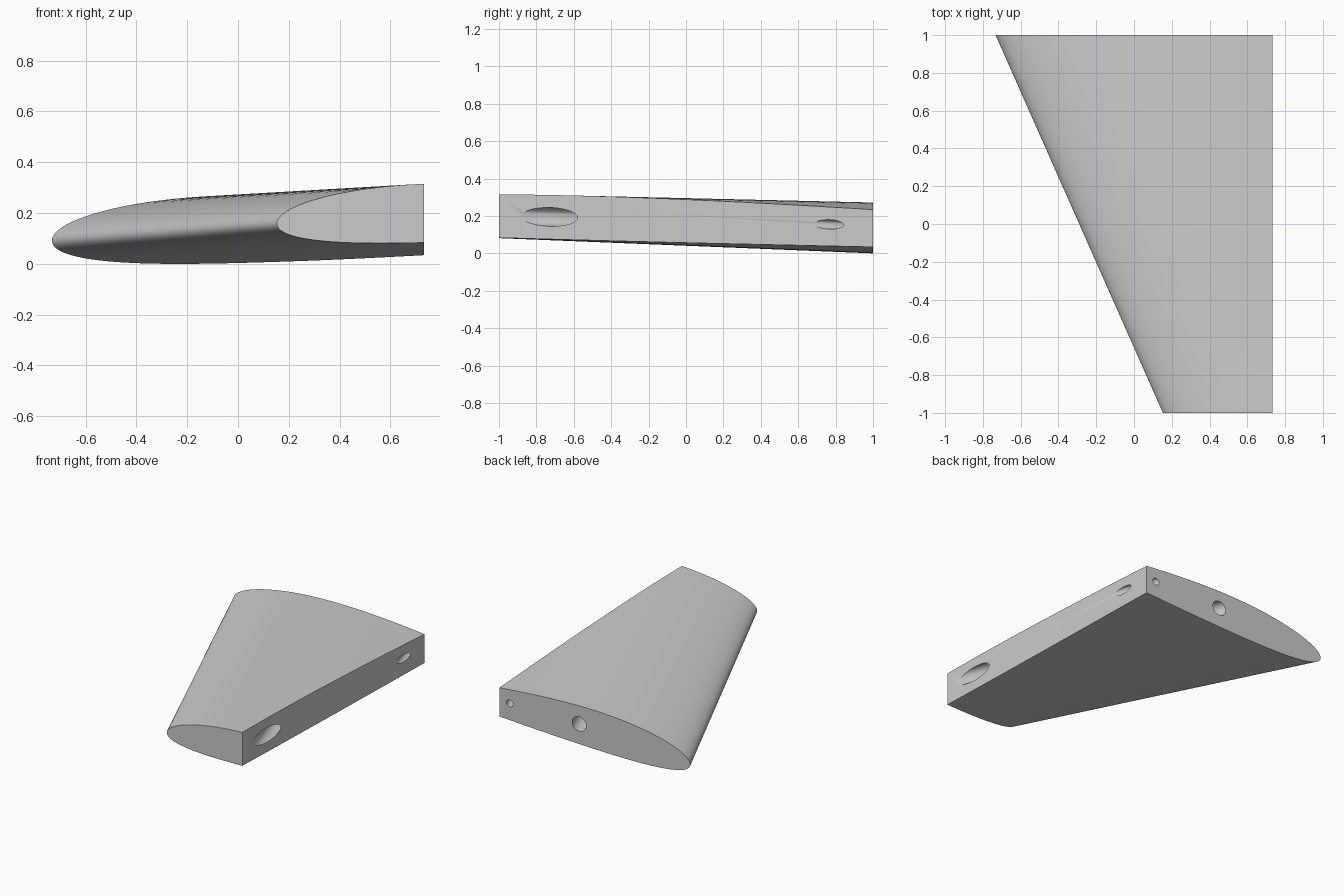
import bpy, bmesh, math
from mathutils import Vector

cube = bpy.data.objects.get("Cube")
if cube:
    bpy.data.objects.remove(cube, do_unlink=True)

CUT = 0.733        # flat spar face
STEPS = 40         # points along each surface
SPANS = 10         # divisions from root to tip

grey = bpy.data.materials.new("plain grey")
grey.use_nodes = True
colour = (0.6, 0.6, 0.6, 1)
grey.diffuse_color = colour
grey.node_tree.nodes["Principled BSDF"].inputs["Base Color"].default_value = colour


def foil(f, side, thick=0.1115, camber=0.02, peak=0.4):
    """Height of a cambered airfoil, per unit chord."""
    half = 5 * thick * (0.2969 * math.sqrt(f) - 0.126 * f - 0.3516 * f**2
                        + 0.2843 * f**3 - 0.1015 * f**4)
    if f < peak:
        mid = camber / peak**2 * (2 * peak * f - f * f)
    else:
        mid = camber / (1 - peak)**2 * (1 - 2 * peak + 2 * peak * f - f * f)
    return mid + side * half


def section(bm, s):
    """One wing section, s = 0 at the root and 1 at the tip."""
    mix = lambda a, b: a + (b - a) * s
    chord, nose_x, nose_z = mix(2.4, 2.08), mix(-0.733, 0.153), mix(0.092, 0.159)
    twist = mix(0, 0.005)
    ring = []
    for i in range(-STEPS, STEPS + 1):
        f = 0.66 * (i / STEPS)**2
        x = f * chord
        z = nose_z + chord * foil(f, 1 if i > 0 else -1) + twist * x
        ring.append(bm.verts.new((nose_x + x, mix(1, -1), z)))
    return ring


# Wing panel: lofted sections, trimmed flat at the spar face
bm = bmesh.new()
rings = [section(bm, j / SPANS) for j in range(SPANS + 1)]
for a, b in zip(rings, rings[1:]):
    for i in range(len(a)):
        k = (i + 1) % len(a)
        bm.faces.new((a[i], a[k], b[k], b[i]))
bm.faces.new(rings[0])
bm.faces.new(rings[-1])
cut = bmesh.ops.bisect_plane(bm, geom=bm.verts[:] + bm.edges[:] + bm.faces[:],
                             plane_co=(CUT, 0, 0), plane_no=(1, 0, 0), clear_outer=True)
rim = [e for e in cut["geom_cut"] if isinstance(e, bmesh.types.BMEdge)]
bmesh.ops.contextual_create(bm, geom=rim)
bmesh.ops.recalc_face_normals(bm, faces=bm.faces[:])
low = min(v.co.z for v in bm.verts)
bmesh.ops.translate(bm, verts=bm.verts[:], vec=(0, 0, -low))
mesh = bpy.data.meshes.new("wing_panel")
bm.to_mesh(mesh)
bm.free()
mesh.materials.append(grey)
wing = bpy.data.objects.new("wing_panel", mesh)
bpy.context.collection.objects.link(wing)


# Slanted tube holes running from the root face out through the spar face
def bore(name, radius, start, end):
    a, b = Vector(start), Vector(end)
    way = (b - a).normalized()
    a, b = a - way * 0.2, b + way * 0.4
    bpy.ops.mesh.primitive_cylinder_add(vertices=48, radius=radius,
                                        depth=(b - a).length, location=(a + b) / 2)
    tube = bpy.context.object
    tube.name = name
    tube.rotation_euler = way.to_track_quat("Z", "Y").to_euler()
    tube.data.materials.append(grey)
    tube.hide_render = True
    tube.display_type = "WIRE"
    mod = wing.modifiers.new(name, "BOOLEAN")
    mod.operation = "DIFFERENCE"
    mod.solver = "EXACT"
    mod.object = tube
    return tube


cutters = [
    bore("spar_hole_cutter", 0.05, (0.12, 1, 0.146), (CUT, -0.73, 0.195)),
    bore("pin_hole_cutter", 0.025, (0.653, 1, 0.146), (CUT, 0.765, 0.155)),
]

# Apply the holes, then remove the cutters
bpy.ops.object.select_all(action="DESELECT")
wing.select_set(True)
bpy.context.view_layer.objects.active = wing
for mod in list(wing.modifiers):
    bpy.ops.object.modifier_apply(modifier=mod.name)
for tube in cutters:
    bpy.data.objects.remove(tube, do_unlink=True)
bpy.ops.object.shade_smooth_by_angle(angle=math.radians(30))
